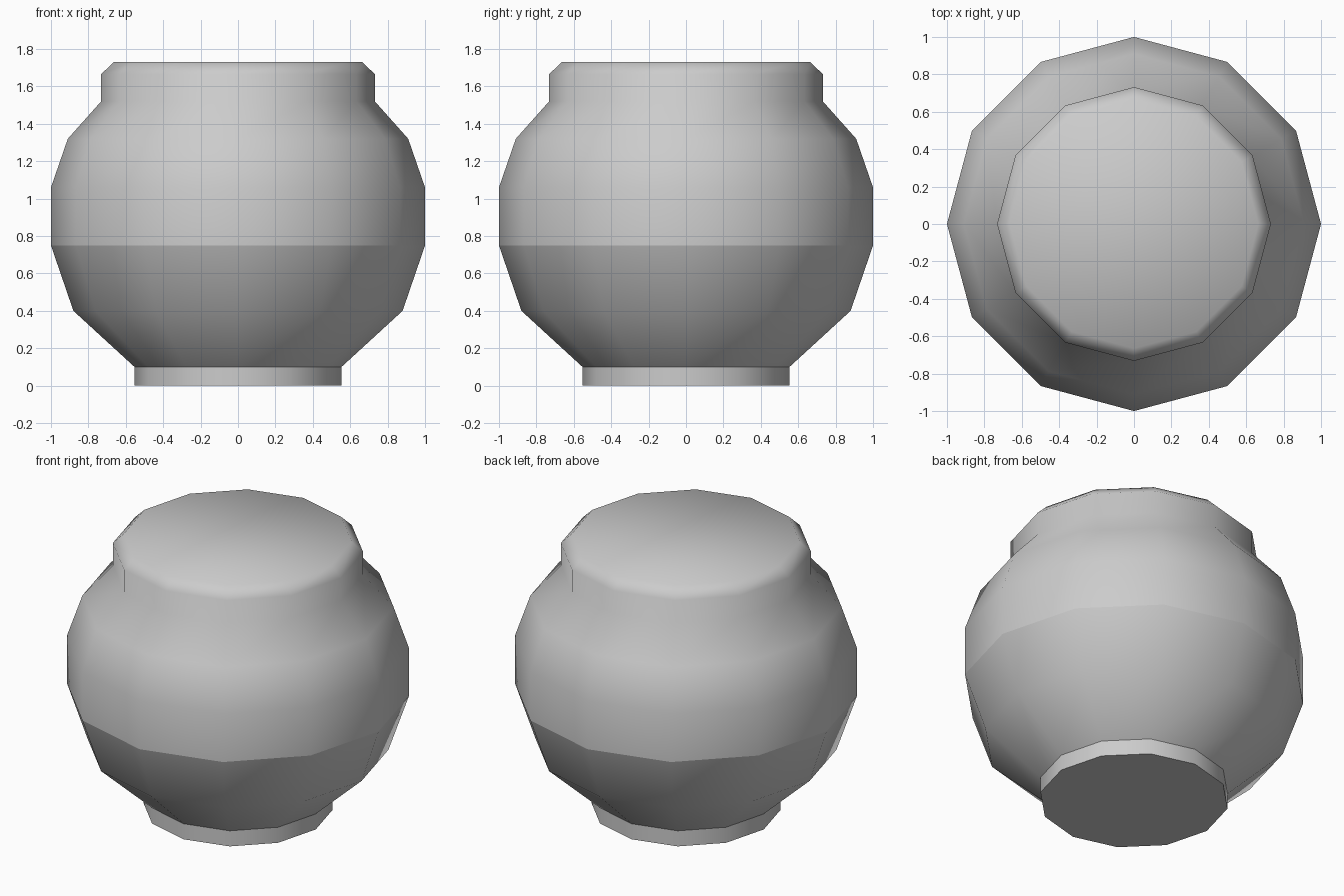
import bpy, bmesh
from math import cos, sin, tau

cube = bpy.data.objects.get("Cube")
if cube:
    bpy.data.objects.remove(cube, do_unlink=True)

SIDES = 12

clay = bpy.data.materials.new("plain grey")
clay.use_nodes = True
grey = (0.6, 0.6, 0.6, 1)
clay.diffuse_color = grey
clay.node_tree.nodes["Principled BSDF"].inputs["Base Color"].default_value = grey


def lathe(name, profile, cap_top=False, cap_bottom=False):
    """Turn a (radius, height) profile, listed bottom to top, around z."""
    bm = bmesh.new()
    rings = [[bm.verts.new((r * cos(tau * i / SIDES), r * sin(tau * i / SIDES), z))
              for i in range(SIDES)] for r, z in profile]
    for low, high in zip(rings, rings[1:]):
        for i in range(SIDES):
            j = (i + 1) % SIDES
            bm.faces.new((low[i], low[j], high[j], high[i]))
    for face in bm.faces:
        face.smooth = True
    # The lid blends softly into the rim, the underside stays flat
    if cap_top:
        bm.faces.new(rings[-1]).smooth = True
    if cap_bottom:
        underside = bm.faces.new(rings[0][::-1])
        for edge in underside.edges:
            edge.smooth = False
    mesh = bpy.data.meshes.new(name)
    bm.to_mesh(mesh)
    bm.free()
    mesh.materials.append(clay)
    obj = bpy.data.objects.new(name, mesh)
    bpy.context.collection.objects.link(obj)
    return obj


# Foot ring under the pot
lathe("foot", [(0.553, 0), (0.553, 0.1)], cap_bottom=True)

# Lower bowl, separate so the seam at the belly stays crisp
lathe("lower_bowl", [(0.553, 0.1), (0.88, 0.4), (1, 0.75)])

# Belly, shoulder, neck and closed lid
lathe("upper_body", [(1, 0.75), (1, 1.06), (0.91, 1.32), (0.732, 1.52),
                     (0.732, 1.665), (0.665, 1.73)], cap_top=True)
